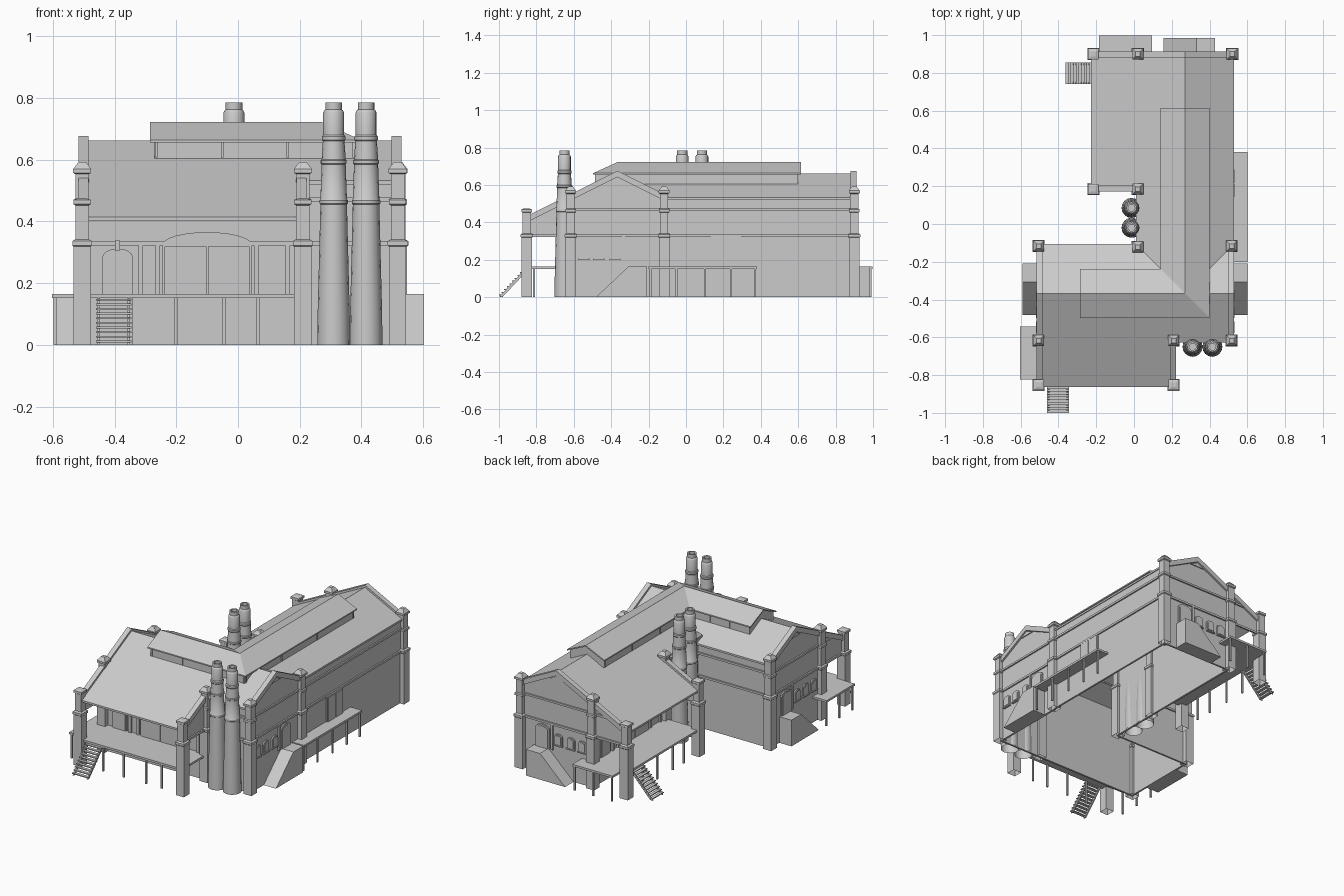
import bpy, bmesh, math
from mathutils import Vector

if "Cube" in bpy.data.objects:
    bpy.data.objects.remove(bpy.data.objects["Cube"])

# Two mirrored wings share local axes: d = distance from the outer gable,
# u = offset across the ridge (negative = porch side), z = up
WINGS = {
    "south": lambda d, u, z: Vector((-0.505 + d, u - 0.367, z)),
    "north": lambda d, u, z: Vector((u + 0.27, 0.9 - d, z)),
}
END, SHED, HALF, PORCH = 1.022, 0.715, 0.25, 0.485


def roof_z(u):
    return 0.662 - 0.5 * abs(u)


def finish(name, bm):
    bmesh.ops.recalc_face_normals(bm, faces=bm.faces)
    me = bpy.data.meshes.new(name)
    bm.to_mesh(me)
    bm.free()
    ob = bpy.data.objects.new(name, me)
    bpy.context.collection.objects.link(ob)
    return ob


def solid(name, ring_a, ring_b):
    """Closed solid between two matching rings of points."""
    bm = bmesh.new()
    a = [bm.verts.new(p) for p in ring_a]
    b = [bm.verts.new(p) for p in ring_b]
    n = len(a)
    bm.faces.new(a)
    bm.faces.new(b[::-1])
    for i in range(n):
        bm.faces.new((a[i], a[(i + 1) % n], b[(i + 1) % n], b[i]))
    return finish(name, bm)


def prism_d(name, w, pts, d0, d1):
    """Profile in (u, z) extruded along d."""
    f = WINGS[w]
    return solid(f"{w}_{name}", [f(d0, u, z) for u, z in pts], [f(d1, u, z) for u, z in pts])


def prism_u(name, w, pts, u0, u1):
    """Profile in (d, z) extruded along u."""
    f = WINGS[w]
    return solid(f"{w}_{name}", [f(d, u0, z) for d, z in pts], [f(d, u1, z) for d, z in pts])


def box(name, w, d0, d1, u0, u1, z0, z1):
    return prism_d(name, w, [(u0, z0), (u1, z0), (u1, z1), (u0, z1)], d0, d1)


def slope(name, w, top, thick=0.012):
    """Roof slab from its four top corners (d, u, z)."""
    f = WINGS[w]
    return solid(f"{w}_{name}", [f(*p) for p in top], [f(d, u, z - thick) for d, u, z in top])


def arch(c, width, z0, z1, rise, n=8):
    h = width / 2
    pts = [(c - h, z0), (c + h, z0)]
    for i in range(n + 1):
        a = math.pi * i / n
        pts.append((c + h * math.cos(a), z1 - rise + rise * math.sin(a)))
    return pts


def lathe(name, loc, profile, sides, turn=0.0):
    bm = bmesh.new()
    rings = []
    for r, z in profile:
        rings.append([bm.verts.new((loc.x + r * math.cos(turn + 2 * math.pi * i / sides),
                                    loc.y + r * math.sin(turn + 2 * math.pi * i / sides), z))
                      for i in range(sides)])
    for a, b in zip(rings, rings[1:]):
        for i in range(sides):
            j = (i + 1) % sides
            bm.faces.new((a[i], a[j], b[j], b[i]))
    bm.faces.new(rings[-1])
    return finish(name, bm)


def pillar(w, d, u):
    top = 0.475 if u < -0.4 else 0.592
    prof = [(.028, 0), (.028, .318), (.032, .322), (.032, .336), (.022, .342), (.022, .452),
            (.028, .456), (.028, .470)]
    if top > 0.5:
        prof += [(.022, .474), (.022, .553), (.029, .557), (.029, .570)]
    prof.append((.012, top))
    lathe(f"{w}_pillar", WINGS[w](d, u, 0), [(r * math.sqrt(2), z) for r, z in prof], 4, math.pi / 4)


def chimney(w, d):
    prof = [(.053, 0), (.052, .10), (.043, .455), (.046, .458), (.046, .468), (.043, .472),
            (.039, .585), (.042, .588), (.042, .597), (.039, .60), (.035, .66), (.038, .664),
            (.038, .675), (.034, .68), (.034, .752), (.030, .760), (.027, .762), (.027, .785),
            (.018, .785), (.018, .74)]
    ob = lathe(f"{w}_chimney", WINGS[w](d, -0.283, 0), prof, 16)
    for p in ob.data.polygons:
        p.use_smooth = len(p.vertices) == 4
    ob.data.set_sharp_from_angle(angle=math.radians(35))


def platform(w, d0, d1, u0, u1, posts):
    box("platform", w, d0, d1, u0, u1, .152, .165)
    for d, u in posts:
        box("platform_post", w, d - .005, d + .005, u - .005, u + .005, 0, .152)


def shed_end(w, d0, d1):
    """Siding that closes the porch roof end, above head height."""
    prism_d("porch_siding", w, [(-PORCH, .33), (-HALF, .33), (-HALF, roof_z(HALF)),
                                (-PORCH, roof_z(PORCH))], d0, d1)


def coping(w, us, d0, d1):
    lo = [(u, roof_z(u) - .02) for u in us]
    hi = [(u, roof_z(u) + .014) for u in us[::-1]]
    prism_d("coping", w, lo + hi, d0, d1)


def gable(w, d, o, shed):
    """End wall at d, facing direction o, with its door, windows and ramp."""
    prism_d("gable_wall", w, [(-HALF, 0), (HALF, 0), (HALF, roof_z(HALF)), (0, roof_z(0)),
                              (-HALF, roof_z(HALF))], d, d - o * .012)
    if shed:
        shed_end(w, d, d - o * .012)
    coping(w, [-PORCH - .012 if shed else -HALF, 0, HALF], d + o * .012, d - o * .02)
    box("gable_band_low", w, d, d + o * .009, -PORCH if shed else -HALF, HALF, .322, .335)
    box("gable_band_high", w, d, d + o * .009, -.38 if shed else -HALF, HALF, .464, .476)
    prism_d("gable_vent", w, [(-.05, .612), (.05, .612), (0, .638)], d, d + o * .006)
    prism_d("door_frame", w, arch(.097, .096, .165, .31, .025), d, d + o * .008)
    prism_d("door", w, arch(.097, .078, .165, .30, .02), d, d + o * .011)
    for u in (-.18, -.10, -.013):
        prism_d("window_frame", w, arch(u, .054, .205, .275, .015), d, d + o * .008)
        prism_d("window_pane", w, arch(u, .04, .212, .267, .012), d, d + o * .011)
        box("window_sill", w, d, d + o * .014, u - .03, u + .03, .2, .207)
    box("gable_pilaster", w, d, d + o * .008, .025, .04, .165, .325)
    prism_d("ramp", w, [(-.115, 0), (.158, 0), (.158, .165), (.06, .165)], d, d + o * .085)


def stairs(w):
    n = 10
    for i in range(n):
        u, z = -.633 + .14 * i / n, .014 + .15 * i / n
        box("stair_tread", w, .045, .16, u, u + .019, z - .006, z)
    for d in (.05, .147):
        prism_u_pts = [(-.633, 0), (-.615, 0), (-.488, .135), (-.488, .158)]
        prism_d("stair_stringer", w, prism_u_pts, d, d + .008)


def wall(w, d0, d1, s, bands=True):
    """Long wall on side s (-1 porch side, +1 far side)."""
    box("wall", w, d0, d1, s * (HALF - .012), s * HALF, 0, .532)
    for z in (.322, .464):
        box("wall_band", w, d0, d1, s * HALF, s * (HALF + .009), z, z + .013)


def monitor(w, d0, dr):
    """Raised ridge vent; the two meet in a hip where the ridges cross."""
    side = -1 if w == "south" else 1  # outer side of the corner
    for s in (-1, 1):
        e = s * side
        slope("monitor_roof", w, [(d0, 0, .722), (dr, 0, .722), (dr + e * .13, s * .13, .663),
                                  (d0, s * .13, .663)], .008)
        d1 = dr + e * .115
        box("monitor_wall", w, d0 + .015, d1, s * .105, s * .115, .59, .662)
        n = 4
        for i in range(n):
            d = d0 + .02 + (d1 - d0 - .03) * i / (n - 1)
            box("monitor_mullion", w, d - .004, d + .004, s * .115, s * .12, .607, .66)
    prism_d("monitor_end", w, [(-.115, .59), (.115, .59), (.115, .662), (0, .715), (-.115, .662)],
            d0 + .015, d0 + .025)


for w in WINGS:
    south = w == "south"
    ridge_end = END if south else 1.267
    # walls and gable
    gable(w, 0, -1, True)
    wall(w, 0, END, -1)
    wall(w, 0, .52 if south else END, 1)
    # main roof, porch roof and porch end
    for s in (-1, 1):
        slope("roof", w, [(0, 0, roof_z(0)), (ridge_end, 0, roof_z(0)),
                          (END, s * .26, roof_z(.26)), (0, s * .26, roof_z(.26))])
    slope("porch_roof", w, [(0, -HALF, roof_z(HALF)), (SHED, -HALF, roof_z(HALF)),
                            (SHED, -.497, roof_z(.497)), (0, -.497, roof_z(.497))])
    shed_end(w, SHED - .012, SHED)
    coping(w, [-.497, -HALF], SHED - .02, SHED + .012)
    box("porch_end_band", w, SHED, SHED + .009, -PORCH, -HALF, .322, .335)
    # ridge vent
    monitor(w, .22 if south else .285, .775 if south else 1.267)
    # porch deck, side landing and stairs
    platform(w, 0, SHED, -.495, -HALF, [(d, -.485) for d in (.16, .305, .46, .57)])
    platform(w, -.098, 0, -.455, -.175, [(-.088, u) for u in (-.445, -.315, -.185)])
    stairs(w)
    # porch back wall doors and panels
    f0, f1 = -HALF, -HALF - .008
    prism_u("entry_frame", w, arch(.115, .1, .165, .312, .03), f0, f1)
    prism_u("entry_door", w, arch(.115, .082, .165, .302, .025), f0, f1 - .003)
    box("keystone", w, .107, .123, f1 - .006, f0, .305, .338)
    prism_u("loading_arch", w, arch(.405, .29, .165, .365, .04, 12), f0, f1)
    for d in (.335, .475):
        box("loading_door", w, d - .068, d + .068, f1 - .005, f0, .165, .318)
    for d in (.19, .245, .565, .665):
        box("wall_pilaster", w, d - .008, d + .008, f1 - .004, f0, .165, .325)
    # pillars and chimneys
    for u in (-PORCH, -HALF, HALF):
        pillar(w, 0, u)
    for u in (-PORCH, -HALF):
        pillar(w, SHED, u)
    pillar(w, END, -HALF)
    for d in (.815, .92):
        chimney(w, d)

# east gable of the south wing and its far corner pillar
gable("south", END, 1, False)
pillar("south", END, HALF)

# east loading platform with wide sliding doors
platform("north", .52, 1.1, HALF, .33, [(d, .32) for d in (.53, .66, .80, .95, 1.09)])
box("sliding_door_frame", "north", .605, .765, HALF, .258, .165, .325)
for d in (.647, .723):
    box("sliding_door", "north", d - .035, d + .035, HALF, .262, .165, .317)
